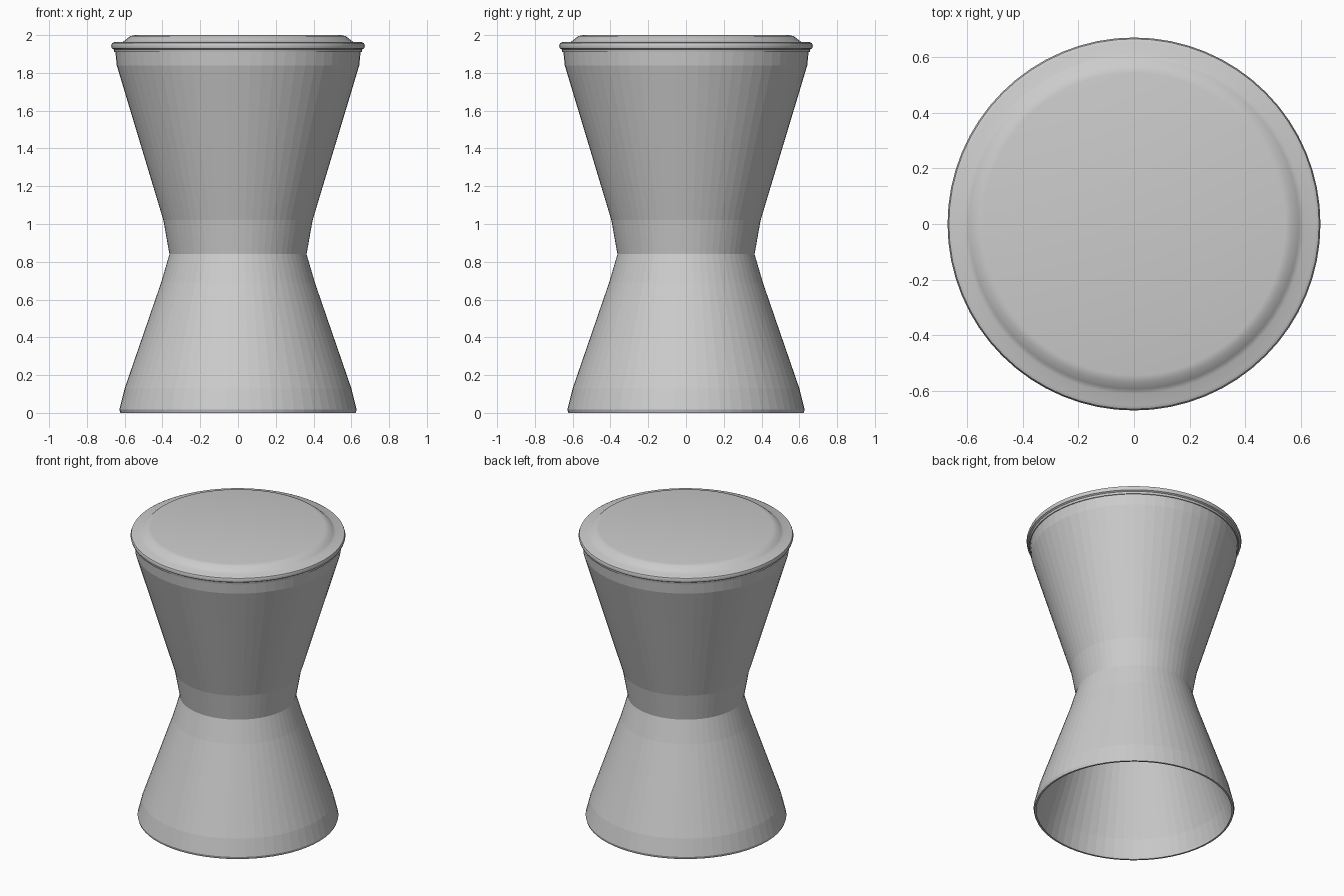
import bpy, bmesh, math

if "Cube" in bpy.data.objects:
    bpy.data.objects.remove(bpy.data.objects["Cube"])

SIDES = 64


def lathe(name, profile, closed=True, smooth=False):
    """Revolve an (r, z) profile around z; points with r == 0 become poles."""
    bm = bmesh.new()
    rings = []
    for r, z in profile:
        if r == 0:
            rings.append([bm.verts.new((0, 0, z))] * SIDES)
        else:
            rings.append([bm.verts.new((r * math.cos(2 * math.pi * i / SIDES),
                                        r * math.sin(2 * math.pi * i / SIDES), z))
                          for i in range(SIDES)])
    pairs = list(zip(rings, rings[1:]))
    if closed:
        pairs.append((rings[-1], rings[0]))
    for a, b in pairs:
        for i in range(SIDES):
            j = (i + 1) % SIDES
            bm.faces.new(list(dict.fromkeys((a[i], a[j], b[j], b[i]))))
    bmesh.ops.recalc_face_normals(bm, faces=bm.faces)
    mesh = bpy.data.meshes.new(name)
    bm.to_mesh(mesh)
    bm.free()
    obj = bpy.data.objects.new(name, mesh)
    bpy.context.collection.objects.link(obj)
    if smooth:
        bpy.ops.object.select_all(action='DESELECT')
        obj.select_set(True)
        bpy.context.view_layer.objects.active = obj
        bpy.ops.object.shade_smooth_by_angle(angle=math.radians(40))
    return obj


def shell(name, outer, wall=0.012):
    """Thin-walled hollow cone from its outer profile."""
    inner = [(r - wall, z) for r, z in reversed(outer)]
    return lathe(name, outer + inner)


# Lower flared half, open underneath
shell("base_cone", [(0.623, 0), (0.628, 0.017), (0.6, 0.13), (0.407, 0.69), (0.363, 0.84)])

# Upper flared half
shell("upper_cone", [(0.363, 0.84), (0.395, 1.02), (0.627, 1.79), (0.642, 1.84), (0.65, 1.92)])

# Seat lid: rounded rim, shallow ledge and raised flat top
lathe("seat_lid", [(0, 1.985), (0.545, 1.985), (0.6, 1.95), (0.635, 1.94), (0.64, 1.91),
                   (0.655, 1.91), (0.658, 1.924), (0.668, 1.93), (0.672, 1.943),
                   (0.667, 1.957), (0.655, 1.963), (0.612, 1.963), (0.595, 1.975),
                   (0.57, 1.995), (0.545, 2.0), (0, 2.0)], closed=False, smooth=True)
